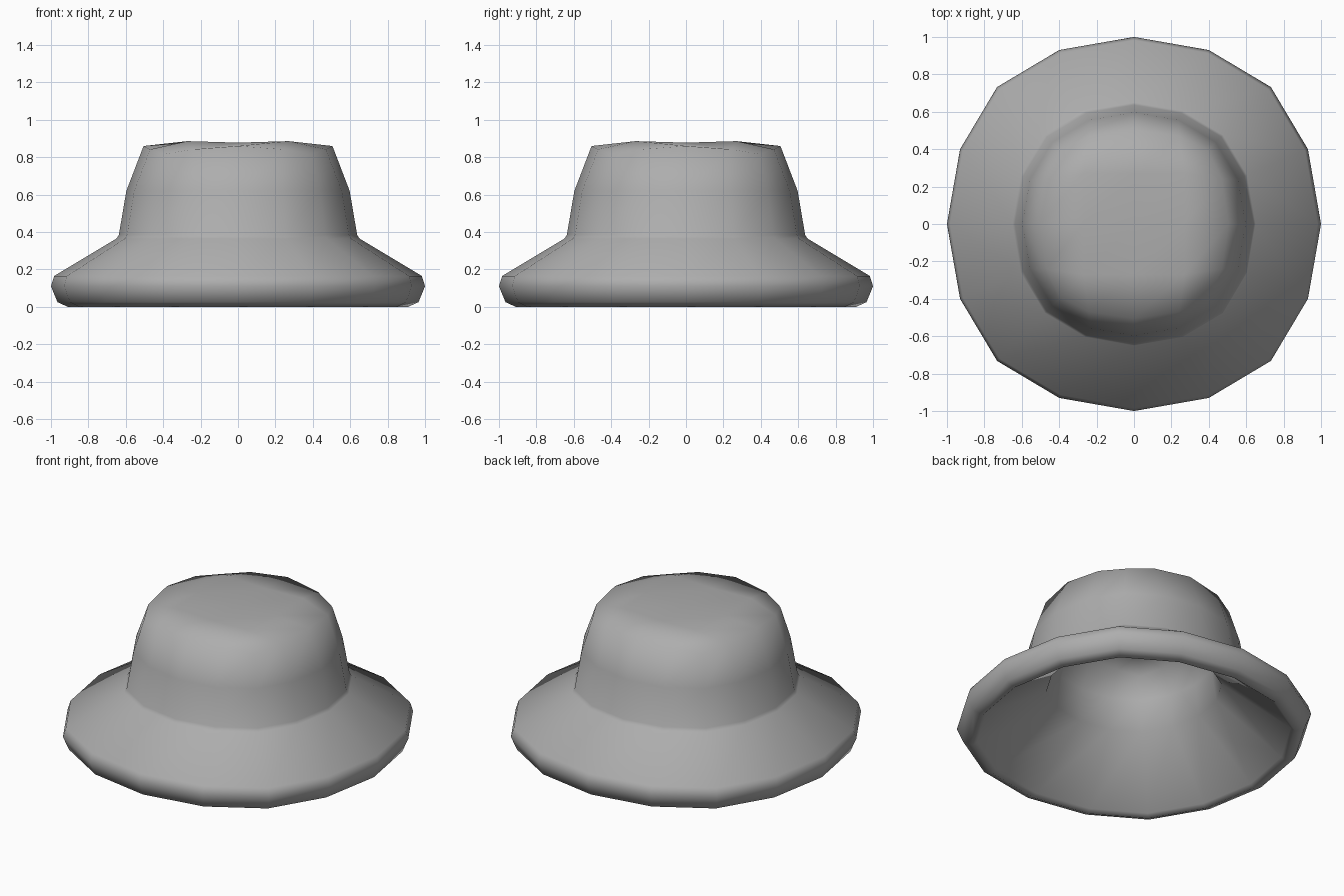
import bpy, bmesh, math

if "Cube" in bpy.data.objects:
    bpy.data.objects.remove(bpy.data.objects["Cube"])

# Closed profile (radius, z): lining top -> brim underside -> rim -> outer crown edge
PROFILE = [(0.40, 0.71), (0.465, 0.53), (0.495, 0.335), (0.885, 0.02),
           (0.91, 0.0), (0.965, 0.025), (1.0, 0.11), (0.983, 0.165), (0.65, 0.365),
           (0.637, 0.385), (0.597, 0.62), (0.505, 0.86)]

bm = bmesh.new()


def ring(r, z, square=False):
    # slightly squared 16-sided loop; the crown edge droops at its corners
    a, b, c = (0.93, 0.475, 0.78) if square else (0.93, 0.40, 0.732)
    d1, d2 = (0.018, 0.043) if square else (0, 0)
    quarter = [(1, 0, 0), (a, b, d1), (c, c, d2), (b, a, d1)]
    verts = []
    for cs, sn in [(1, 0), (0, 1), (-1, 0), (0, -1)]:
        for x, y, drop in quarter:
            verts.append(bm.verts.new((r * (x * cs - y * sn), r * (x * sn + y * cs), z - drop)))
    return verts


def cap(loop, half, z_mid, z_edge, z_corner):
    # close a 16-sided loop with a 4 x 4 grid of quads
    grid = {}
    for i in (-1, 0, 1):
        for j in (-1, 0, 1):
            z = (z_mid, z_edge, z_corner)[abs(i) + abs(j)]
            grid[i, j] = bm.verts.new((i * half, j * half, z))
    border = [(2, 0), (2, 1), (2, 2), (1, 2), (0, 2), (-1, 2), (-2, 2), (-2, 1),
              (-2, 0), (-2, -1), (-2, -2), (-1, -2), (0, -2), (1, -2), (2, -2), (2, -1)]
    grid.update(zip(border, loop))
    for i in range(-2, 2):
        for j in range(-2, 2):
            bm.faces.new((grid[i, j], grid[i + 1, j], grid[i + 1, j + 1], grid[i, j + 1]))


# Walls of the crown and brim
last = len(PROFILE) - 1
loops = [ring(r, z, n in (0, last)) for n, (r, z) in enumerate(PROFILE)]
for lo, hi in zip(loops, loops[1:]):
    for k in range(16):
        m = (k + 1) % 16
        bm.faces.new((lo[k], lo[m], hi[m], hi[k]))

# Dented crown top, outside and lining
cap(loops[-1], 0.27, 0.872, 0.878, 0.886)
cap(loops[0], 0.21, 0.73, 0.73, 0.73)

bmesh.ops.recalc_face_normals(bm, faces=bm.faces)
mesh = bpy.data.meshes.new("bucket_hat")
bm.to_mesh(mesh)
bm.free()
hat = bpy.data.objects.new("bucket_hat", mesh)
bpy.context.collection.objects.link(hat)
bpy.context.view_layer.objects.active = hat
hat.select_set(True)
bpy.ops.object.shade_smooth_by_angle(angle=math.radians(80))

# Darker grey felt
felt = bpy.data.materials.new("grey_felt")
felt.diffuse_color = (0.42, 0.42, 0.42, 1)
felt.use_nodes = True
felt.node_tree.nodes["Principled BSDF"].inputs["Base Color"].default_value = felt.diffuse_color
mesh.materials.append(felt)
